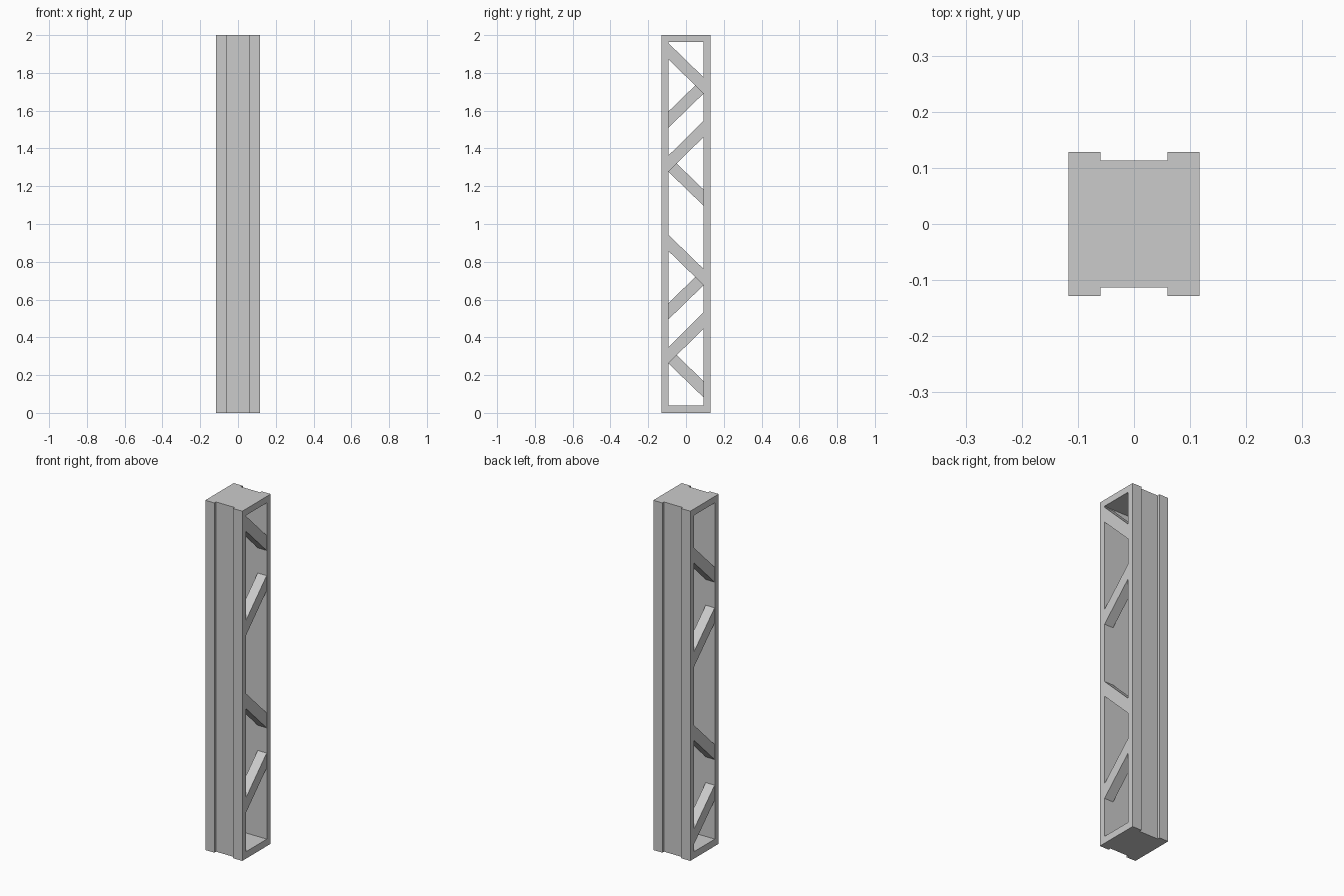
import bpy, bmesh
from mathutils import Vector

if "Cube" in bpy.data.objects:
    bpy.data.objects.remove(bpy.data.objects["Cube"])

HX, HY = 0.117, 0.1285      # outer half width and depth
GX, GY = 0.0595, 0.1135     # groove half width, groove floor
IY = 0.093                  # half width of the opening
Z0, Z1 = 0.04, 1.963        # bottom and top of the opening


def prism(name, points, direction):
    """Extrude a closed flat profile along a direction."""
    bm = bmesh.new()
    face = bm.faces.new([bm.verts.new(p) for p in points])
    res = bmesh.ops.extrude_face_region(bm, geom=[face], use_keep_orig=True)
    verts = [g for g in res["geom"] if isinstance(g, bmesh.types.BMVert)]
    bmesh.ops.translate(bm, verts=verts, vec=Vector(direction))
    bmesh.ops.recalc_face_normals(bm, faces=bm.faces[:])
    mesh = bpy.data.meshes.new(name)
    bm.to_mesh(mesh)
    bm.free()
    obj = bpy.data.objects.new(name, mesh)
    bpy.context.collection.objects.link(obj)
    return obj


# Column frame: block with a shallow groove down front and back
half = [(-HX, -HY), (-GX, -HY), (-GX, -GY), (GX, -GY), (GX, -HY), (HX, -HY)]
outline = half + [(-x, -y) for x, y in half]
frame = prism("column_frame", [(x, y, 0) for x, y in outline], (0, 0, 2))

# Rectangular opening cut right through from side to side
cutter = prism("opening_cutter",
               [(-0.3, -IY, Z0), (-0.3, IY, Z0), (-0.3, IY, Z1), (-0.3, -IY, Z1)],
               (0.6, 0, 0))
cutter.hide_render = True
cut = frame.modifiers.new("opening", 'BOOLEAN')
cut.operation = 'DIFFERENCE'
cut.solver = 'EXACT'
cut.object = cutter
bpy.context.view_layer.objects.active = frame
frame.select_set(True)
bpy.ops.object.modifier_apply(modifier=cut.name)
bpy.data.objects.remove(cutter)


# Diagonal braces: parallelogram bars just inside each open side
def brace(name, side, z_front, z_back, height=0.086):
    pts = [(side * GX, -IY, z_front), (side * GX, IY, z_back),
           (side * GX, IY, z_back + height), (side * GX, -IY, z_front + height)]
    prism(name, pts, (side * (HX - GX - 0.001), 0, 0))


# Zigzag of lower-edge heights, alternating between right and left sides
for group, base in (("lower", 0.0), ("upper", 1.0145)):
    for i, (zf, zb) in enumerate([(0.262, 0.082), (0.262, 0.446),
                                  (0.495, 0.676), (0.857, 0.676)]):
        side = 1 if i % 2 else -1
        brace(f"{group}_brace_{i + 1}", side, zf + base, zb + base)
